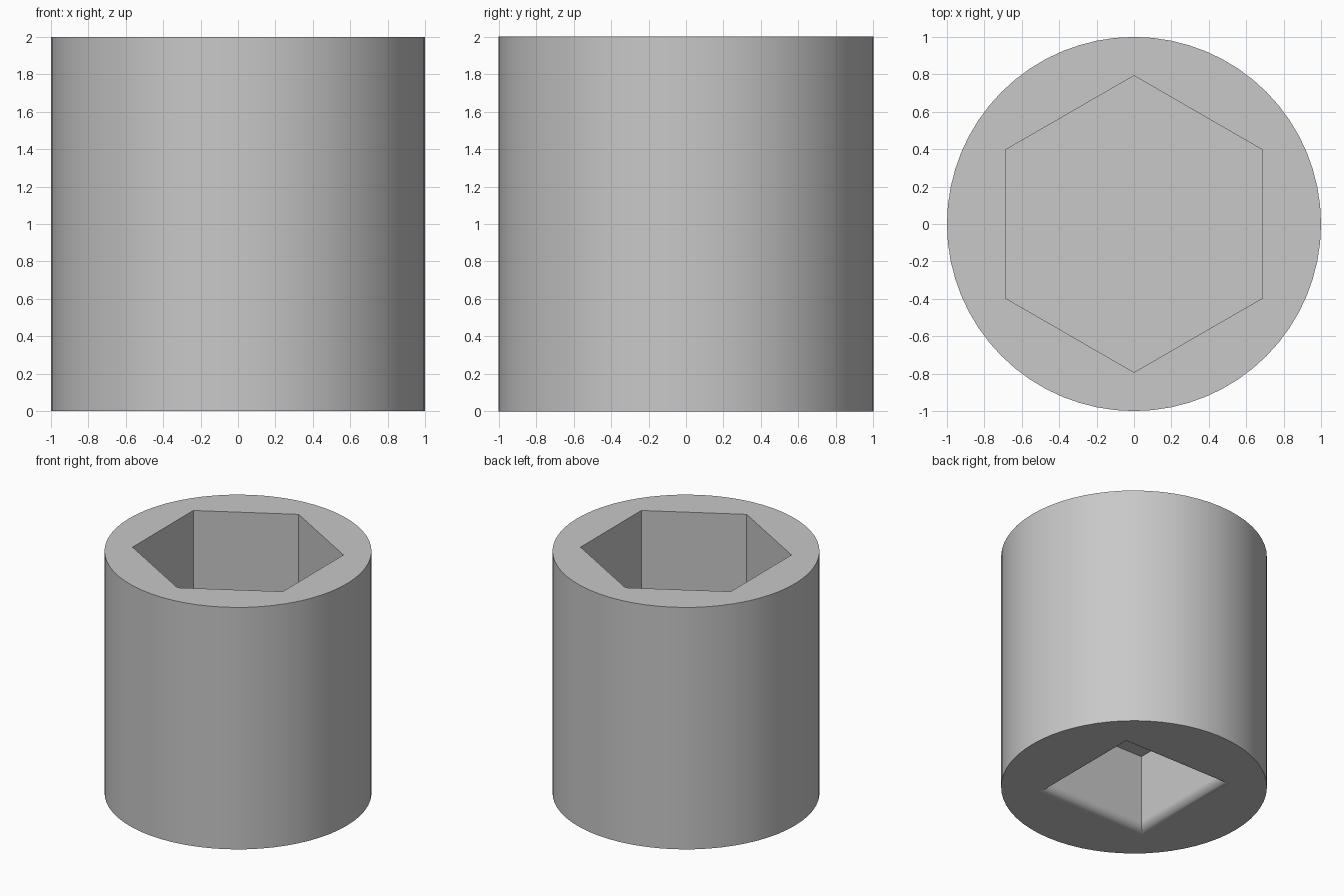
import bpy
import bmesh
from math import pi, sin, cos, radians

default_cube = bpy.data.objects.get("Cube")
if default_cube:
    bpy.data.objects.remove(default_cube, do_unlink=True)

HEIGHT = 2.0
HEX_RADIUS = 0.793
HEX_FLOOR = 1.0
DRIVE_HALF = 0.45
DRIVE_CEILING = 0.63
FILLET = 0.07
FILLET_STEPS = 6

steel = bpy.data.materials.new("steel grey")
steel.use_nodes = True
grey = (0.58, 0.58, 0.58, 1.0)
steel.diffuse_color = grey
steel.node_tree.nodes["Principled BSDF"].inputs["Base Color"].default_value = grey


def loft(name, sides, sections, turn=0.0):
    """Capped solid through regular polygons given as (radius, z), rising in z."""
    bm = bmesh.new()
    rings = []
    for radius, z in sections:
        angles = [turn + 2 * pi * i / sides for i in range(sides)]
        rings.append([bm.verts.new((radius * cos(a), radius * sin(a), z)) for a in angles])
    for low, high in zip(rings, rings[1:]):
        for i in range(sides):
            j = (i + 1) % sides
            bm.faces.new((low[i], low[j], high[j], high[i]))
    bm.faces.new(rings[0][::-1])
    bm.faces.new(rings[-1])
    mesh = bpy.data.meshes.new(name)
    bm.to_mesh(mesh)
    bm.free()
    mesh.materials.append(steel)
    obj = bpy.data.objects.new(name, mesh)
    bpy.context.collection.objects.link(obj)
    return obj


# Round outer body
body = loft("socket_body", 64, [(1, 0), (1, HEIGHT)])

# Hexagonal recess, points towards front and back
hex_cutter = loft("hex_recess_cutter", 6,
                  [(HEX_RADIUS, HEX_FLOOR), (HEX_RADIUS, HEIGHT + 0.2)], pi / 6)

# Square drive recess with a rounded flare at its mouth
diagonal = 2 ** 0.5
sections = [((DRIVE_HALF + FILLET) * diagonal, -0.2)]
for i in range(FILLET_STEPS + 1):
    a = pi / 2 * i / FILLET_STEPS
    half = DRIVE_HALF + FILLET * (1 - sin(a))
    sections.append((half * diagonal, FILLET * (1 - cos(a))))
sections.append((DRIVE_HALF * diagonal, DRIVE_CEILING))
drive_cutter = loft("drive_recess_cutter", 4, sections, pi / 4)

# Cut both recesses
bpy.context.view_layer.objects.active = body
for cutter in (hex_cutter, drive_cutter):
    cutter.hide_render = True
    cut = body.modifiers.new(cutter.name, 'BOOLEAN')
    cut.operation = 'DIFFERENCE'
    cut.solver = 'EXACT'
    cut.object = cutter
    bpy.ops.object.modifier_apply(modifier=cut.name)
    bpy.data.objects.remove(cutter, do_unlink=True)

# Smooth sides and flare, crisp rims and corners
bpy.ops.object.select_all(action='DESELECT')
body.select_set(True)
bpy.ops.object.shade_smooth_by_angle(angle=radians(30))
normals = body.modifiers.new("flat ends", 'WEIGHTED_NORMAL')
normals.keep_sharp = True
